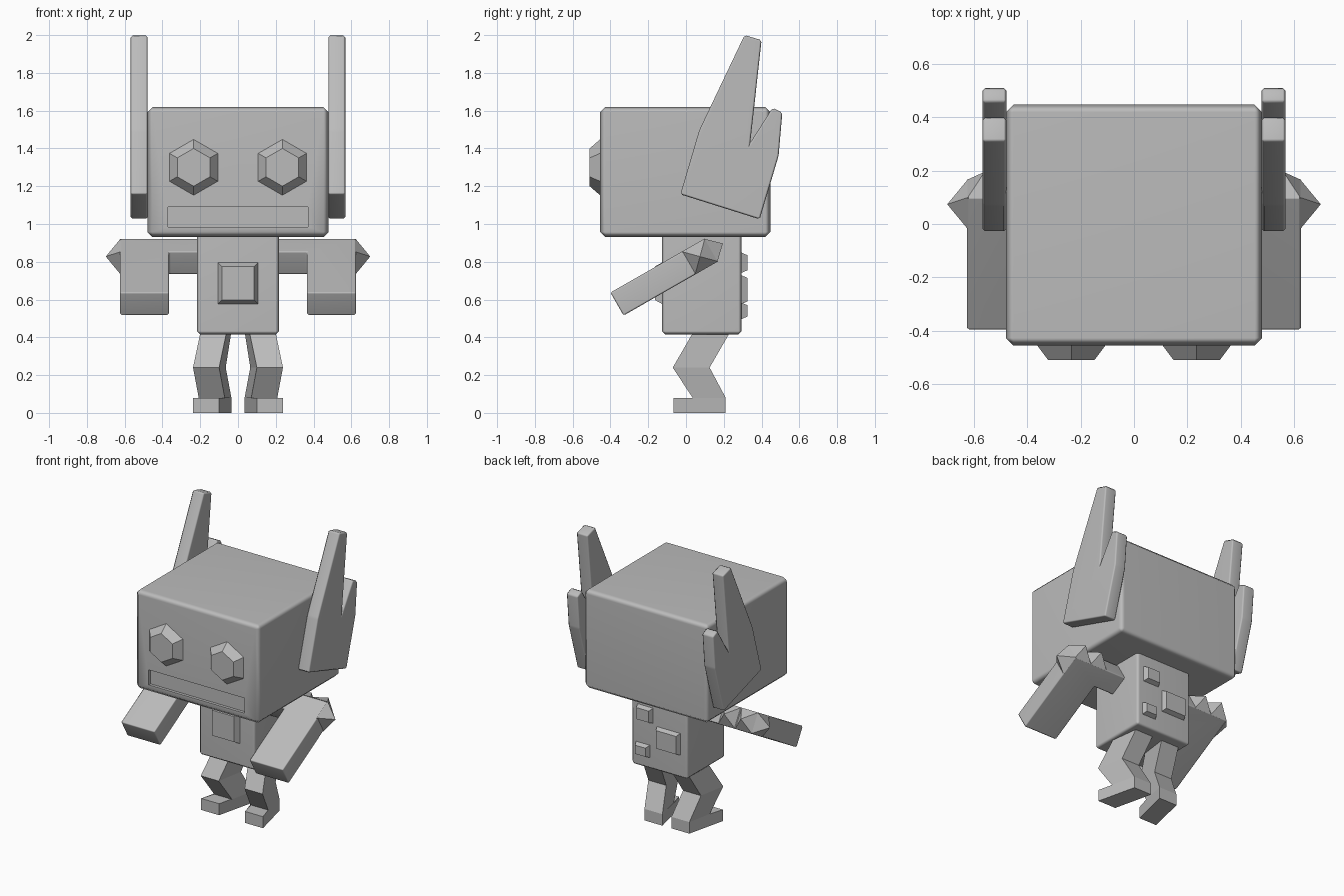
import bpy, bmesh, math
from mathutils import Vector

if "Cube" in bpy.data.objects:
    bpy.data.objects.remove(bpy.data.objects["Cube"])

grey = bpy.data.materials.new("light grey")
grey.diffuse_color = (0.5, 0.5, 0.5, 1)
grey.use_nodes = True
grey.node_tree.nodes["Principled BSDF"].inputs["Base Color"].default_value = grey.diffuse_color


def finish(name, bm, bevel=0.0, mirror=False):
    """Bevel, turn into an object, optionally mirror across x."""
    bmesh.ops.recalc_face_normals(bm, faces=bm.faces[:])
    if bevel:
        bmesh.ops.bevel(bm, geom=bm.edges[:], offset=bevel, segments=1,
                        profile=0.5, affect='EDGES', clamp_overlap=True)
    me = bpy.data.meshes.new(name)
    bm.to_mesh(me)
    bm.free()
    me.materials.append(grey)
    ob = bpy.data.objects.new(name, me)
    bpy.context.collection.objects.link(ob)
    if mirror:
        ob.modifiers.new("mirror", 'MIRROR').use_clip = False
    if bevel:
        me.shade_smooth()
        me.set_sharp_from_angle(angle=math.radians(50))
        ob.modifiers.new("normals", 'WEIGHTED_NORMAL').keep_sharp = True
    return ob


def loft(bm, a, b):
    """Closed solid between two matching outlines."""
    va, vb = [[bm.verts.new(p) for p in ring] for ring in (a, b)]
    bm.faces.new(va)
    bm.faces.new(vb[::-1])
    n = len(va)
    for i in range(n):
        j = (i + 1) % n
        bm.faces.new((va[i], vb[i], vb[j], va[j]))


def box(x0, x1, y0, y1, z0, z1):
    bm = bmesh.new()
    rings = [[(x0, y, z0), (x1, y, z0), (x1, y, z1), (x0, y, z1)] for y in (y0, y1)]
    loft(bm, *rings)
    return bm


def plate(name, x0, x1, z0, z1, y0, y1, t):
    """Raised panel with sloping sides."""
    bm = bmesh.new()
    loft(bm, [(x0, y0, z0), (x1, y0, z0), (x1, y0, z1), (x0, y0, z1)],
         [(x0 + t, y1, z0 + t), (x1 - t, y1, z0 + t),
          (x1 - t, y1, z1 - t), (x0 + t, y1, z1 - t)])
    finish(name, bm)


# head with a recessed mouth slot
head = box(-0.48, 0.48, -0.455, 0.447, 0.93, 1.62)
bmesh.ops.recalc_face_normals(head, faces=head.faces[:])
bmesh.ops.bevel(head, geom=head.edges[:], offset=0.028, segments=1,
                profile=0.5, affect='EDGES')
front = min(head.faces, key=lambda f: f.calc_center_median().y)
bmesh.ops.inset_individual(head, faces=[front], thickness=0.05)
for v in front.verts:
    v.co.x = math.copysign(0.37, v.co.x)
    v.co.z = 1.09 if v.co.z > 1.27 else 0.985
slot = bmesh.ops.extrude_discrete_faces(head, faces=[front])["faces"][0]
for v in slot.verts:
    v.co.y += 0.02
ob = finish("head", head)
ob.data.shade_smooth()
ob.data.set_sharp_from_angle(angle=math.radians(50))
ob.modifiers.new("normals", 'WEIGHTED_NORMAL').keep_sharp = True

# hexagonal eyes
bm = bmesh.new()
loft(bm, *[[(0.235 + r * math.sin(k * math.pi / 3), y, 1.30 + r * math.cos(k * math.pi / 3))
            for k in range(6)] for r, y in ((0.152, -0.45), (0.10, -0.51))])
finish("eyes", bm, mirror=True)

# two-pronged ears
ear = [(0.31, 2.0), (0.40, 1.973), (0.34, 1.43), (0.458, 1.615), (0.51, 1.59),
       (0.49, 1.36), (0.39, 1.025), (-0.03, 1.157), (0.07, 1.496)]
bm = bmesh.new()
loft(bm, *[[(x, y, z) for y, z in ear] for x in (0.478, 0.568)])
finish("ears", bm, bevel=0.01, mirror=True)

# body, chest button and back buttons
finish("body", box(-0.218, 0.218, -0.127, 0.295, 0.415, 0.95), bevel=0.018)
plate("chest_button", -0.11, 0.11, 0.573, 0.80, -0.12, -0.165, 0.025)
for i, r in enumerate([(0.045, 0.17, 0.74, 0.85), (0.07, 0.18, 0.495, 0.585),
                       (-0.165, 0.02, 0.575, 0.73)]):
    plate(f"back_button_{i + 1}", *r, 0.29, 0.325, 0.015)

# arms: L-shaped slab tilted along u, thickness along w
hand = Vector((0, -0.40, 0.637))
tilt = math.radians(29.8)
u_dir = Vector((0, math.cos(tilt), math.sin(tilt)))
w_dir = Vector((0, math.sin(tilt), -math.cos(tilt)))
L, T = 0.576, 0.14


def arm_point(x, u, w):
    return Vector((x, 0, 0)) + hand + u_dir * u + w_dir * w


outline = [(0.365, 0), (0.625, 0), (0.625, L), (0.20, L), (0.20, L - T), (0.365, L - T)]
bm = bmesh.new()
loft(bm, *[[arm_point(x, u, w) for x, u in outline] for w in (0, T)])
finish("arms", bm, bevel=0.008, mirror=True)

# pyramid spikes: two on the elbow end, one on the outer side
spikes = [([(x, L - 0.004, w) for x, w in ((a, 0), (a + 0.13, 0), (a + 0.13, T), (a, T))],
           (a + 0.065, L + 0.07, T / 2)) for a in (0.365, 0.495)]
spikes.append(([(0.621, L - T, 0), (0.621, L, 0), (0.621, L, T), (0.621, L - T, T)],
               (0.70, L - T / 2, T / 2)))
bm = bmesh.new()
for base, tip in spikes:
    vs = [bm.verts.new(arm_point(*p)) for p in base]
    top = bm.verts.new(arm_point(*tip))
    bm.faces.new(vs)
    for i in range(4):
        bm.faces.new((vs[i], vs[(i + 1) % 4], top))
finish("elbow_spikes", bm, mirror=True)

# bent legs with feet turned out: (y, z, inner x) profile, constant width
leg = [(0.04, 0.43, 0.06), (-0.07, 0.24, 0.10), (0.035, 0.08, 0.07),
       (-0.065, 0.08, 0.10), (-0.065, 0, 0.10), (0.21, 0, 0.035),
       (0.21, 0.08, 0.035), (0.125, 0.24, 0.065), (0.235, 0.43, 0.035)]
bm = bmesh.new()
inner = [bm.verts.new((x, y, z)) for y, z, x in leg]
outer = [bm.verts.new((x + 0.138, y, z)) for y, z, x in leg]
for side in (inner, outer):
    for idx in ((0, 1, 7, 8), (1, 2, 6, 7), (2, 3, 4, 5, 6)):
        bm.faces.new([side[i] for i in idx])
for i in range(9):
    j = (i + 1) % 9
    bm.faces.new((inner[i], outer[i], outer[j], inner[j]))
finish("legs", bm, mirror=True)
